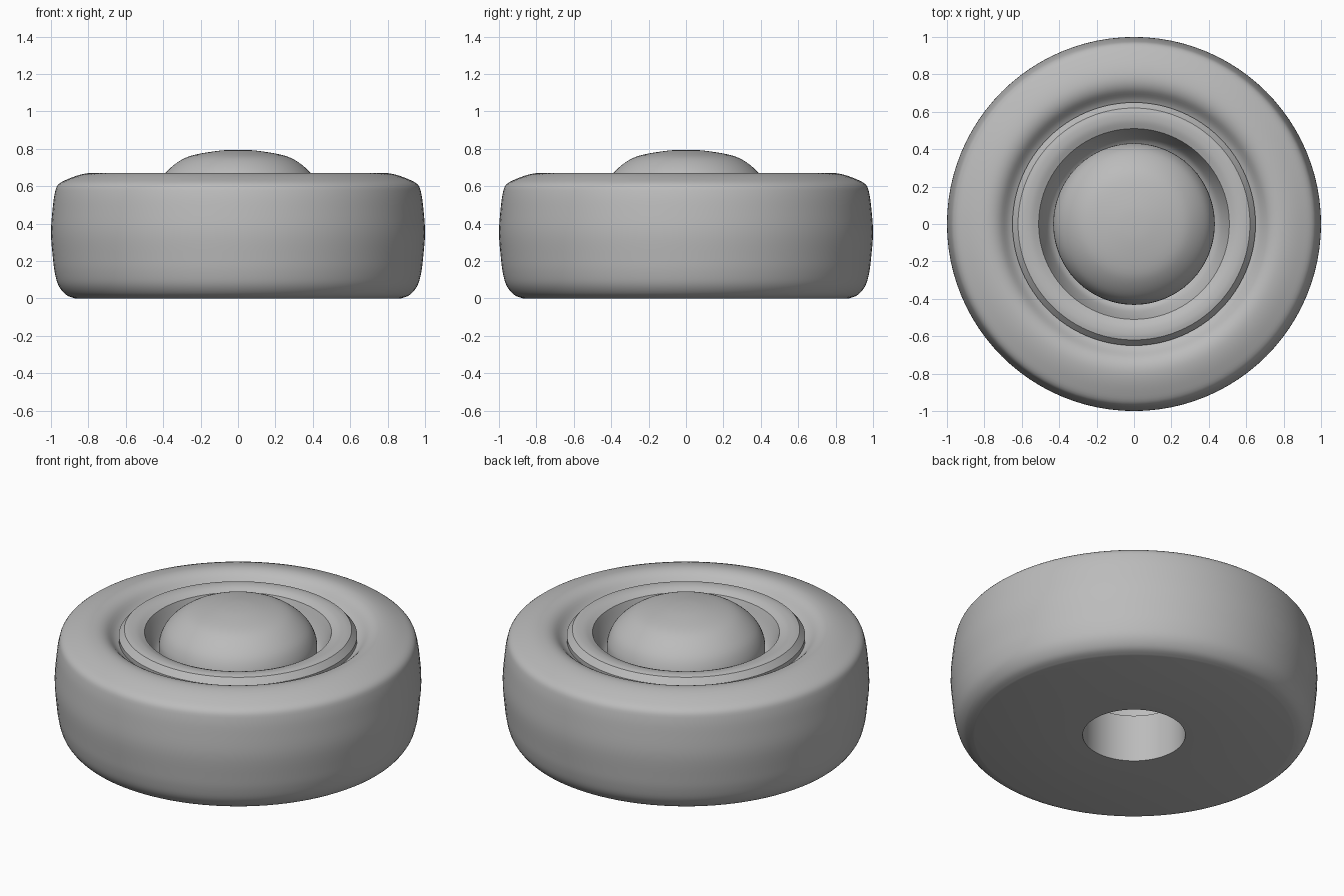
import bpy, bmesh, math
from mathutils import Vector

if "Cube" in bpy.data.objects:
    bpy.data.objects.remove(bpy.data.objects["Cube"])

grey = bpy.data.materials.new("plain grey")
grey.diffuse_color = (0.5, 0.5, 0.5, 1)
grey.use_nodes = True
grey.node_tree.nodes["Principled BSDF"].inputs["Base Color"].default_value = grey.diffuse_color
SEGMENTS = 96


def smooth(points, steps=4):
    """Catmull-Rom curve through (radius, height) points."""
    pts = [Vector(p) for p in points]
    pts = [pts[0]] + pts + [pts[-1]]
    out = []
    for a, b, c, d in zip(pts, pts[1:], pts[2:], pts[3:]):
        for i in range(steps):
            t = i / steps
            out.append(0.5 * (2 * b + (c - a) * t + (2 * a - 5 * b + 4 * c - d) * t * t
                              + (3 * b - a - 3 * c + d) * t ** 3))
    return [(p.x, p.y) for p in out] + [tuple(points[-1])]


def lathe(name, profile, closed=True):
    """Spin a (radius, height) profile around z."""
    bm = bmesh.new()
    verts = [bm.verts.new((r, 0, z)) for r, z in profile]
    pairs = list(zip(verts, verts[1:]))
    if closed:
        pairs.append((verts[-1], verts[0]))
    edges = [bm.edges.new(p) for p in pairs]
    bmesh.ops.spin(bm, geom=verts + edges, cent=(0, 0, 0), axis=(0, 0, 1),
                   angle=math.tau, steps=SEGMENTS, use_duplicate=False)
    bmesh.ops.remove_doubles(bm, verts=bm.verts, dist=1e-4)
    bmesh.ops.recalc_face_normals(bm, faces=bm.faces)
    mesh = bpy.data.meshes.new(name)
    bm.to_mesh(mesh)
    bm.free()
    mesh.materials.append(grey)
    ob = bpy.data.objects.new(name, mesh)
    bpy.context.collection.objects.link(ob)
    bpy.context.view_layer.objects.active = ob
    ob.select_set(True)
    bpy.ops.object.shade_smooth_by_angle(angle=math.radians(30))
    ob.select_set(False)


# Tyre: rounded outside, dished top, flat underside with a stepped axle hole
tread = smooth([(0.87, 0), (0.92, 0.02), (0.96, 0.07), (0.98, 0.14), (0.99, 0.22),
                (1.0, 0.35), (0.992, 0.47), (0.98, 0.56), (0.96, 0.61), (0.90, 0.642),
                (0.83, 0.665), (0.77, 0.67), (0.72, 0.652), (0.67, 0.605), (0.62, 0.58)])
lathe("tyre", tread + [(0.62, 0.47), (0.35, 0.47), (0.35, 0.284), (0.28, 0.284), (0.28, 0)])

# Rim ring: bevelled outside, gently crowned top, sloping inner wall
crown = smooth([(0.62, 0.655), (0.59, 0.660), (0.55, 0.656), (0.51, 0.640)])
well = smooth([(0.51, 0.640), (0.485, 0.57), (0.455, 0.51), (0.42, 0.48)])[1:]
lathe("rim_ring", [(0.60, 0.46), (0.65, 0.55), (0.65, 0.62)] + crown + well + [(0.42, 0.46)])

# Domed hub cap
dome = smooth([(0, 0.795), (0.10, 0.790), (0.24, 0.766), (0.32, 0.730), (0.39, 0.668),
               (0.425, 0.60), (0.432, 0.54), (0.43, 0.46)])
lathe("hub_dome", dome + [(0, 0.46)], closed=False)
